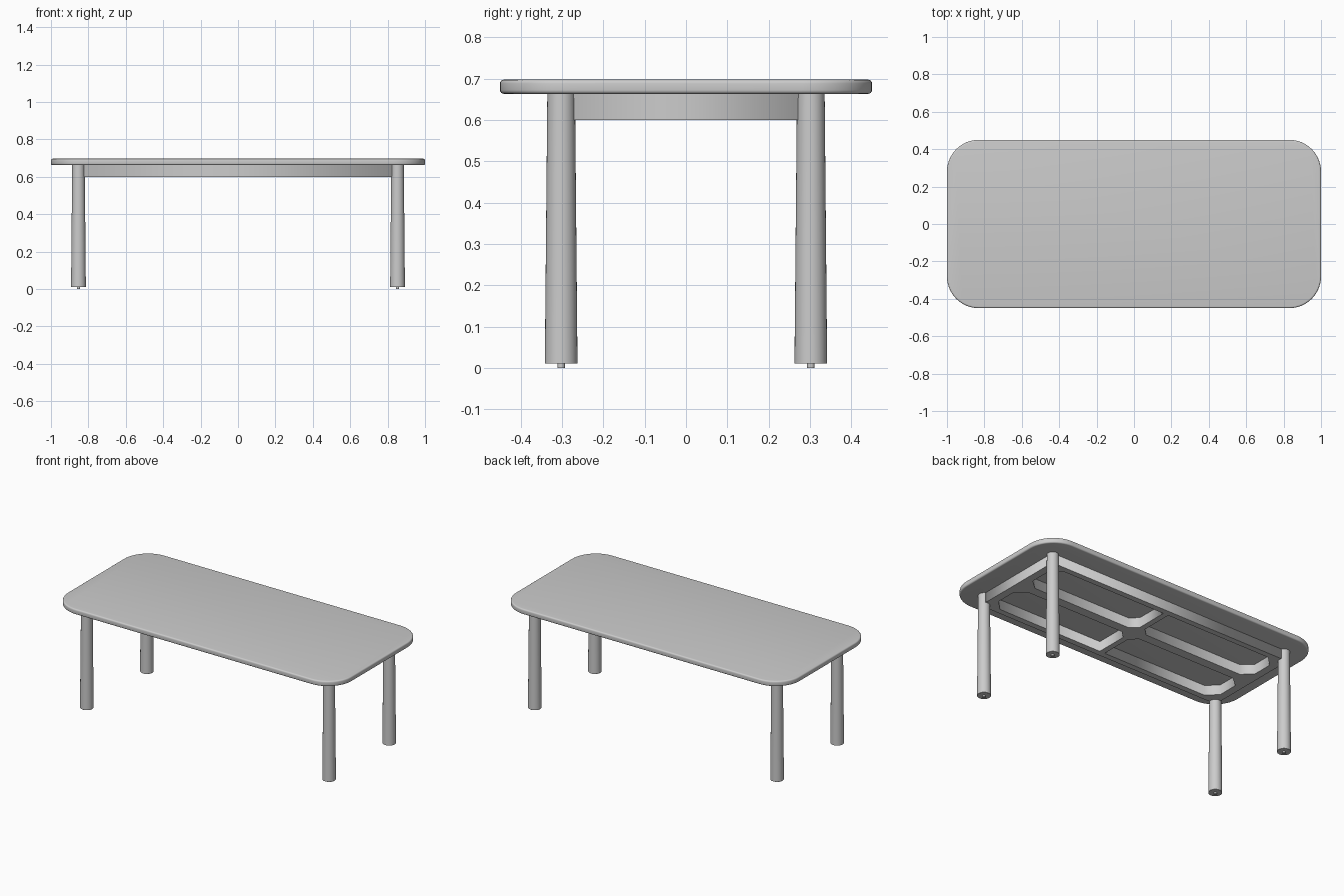
import bpy, bmesh, math

if "Cube" in bpy.data.objects:
    bpy.data.objects.remove(bpy.data.objects["Cube"])

LEG_X, LEG_Y = 0.853, 0.302
TOP_Z0, TOP_Z1 = 0.663, 0.697


def smooth(obj, angle=35):
    bpy.ops.object.select_all(action='DESELECT')
    obj.select_set(True)
    bpy.context.view_layer.objects.active = obj
    bpy.ops.object.shade_smooth_by_angle(angle=math.radians(angle))


def mesh_object(name, bm):
    bmesh.ops.recalc_face_normals(bm, faces=bm.faces)
    me = bpy.data.meshes.new(name)
    bm.to_mesh(me)
    bm.free()
    obj = bpy.data.objects.new(name, me)
    bpy.context.collection.objects.link(obj)
    return obj


# Tabletop: rounded slab with softened rims
bm = bmesh.new()
bmesh.ops.create_cube(bm, size=1)
for v in bm.verts:
    v.co = (v.co.x * 2, v.co.y * 0.9, TOP_Z1 if v.co.z > 0 else TOP_Z0)
upright = [e for e in bm.edges if abs(e.verts[0].co.z - e.verts[1].co.z) > 0.01]
bmesh.ops.bevel(bm, geom=upright, offset=0.17, segments=14, profile=0.5, affect='EDGES')
rims = [e for e in bm.edges if abs(e.verts[0].co.z - e.verts[1].co.z) < 1e-5]
bmesh.ops.bevel(bm, geom=rims, offset=0.009, segments=4, profile=0.5, affect='EDGES')
smooth(mesh_object("tabletop", bm))

# Under-frame: flat outline with four corner-cut openings, extruded
curve = bpy.data.curves.new("under_frame", 'CURVE')
curve.dimensions = '2D'
curve.fill_mode = 'BOTH'
curve.extrude = (TOP_Z0 - 0.60) / 2


def outline(points):
    s = curve.splines.new('POLY')
    s.points.add(len(points) - 1)
    for p, (x, y) in zip(s.points, points):
        p.co = (x, y, 0, 1)
    s.use_cyclic_u = True


outline([(-0.867, -0.316), (0.867, -0.316), (0.867, 0.316), (-0.867, 0.316)])
opening = [(0.065, 0.03), (0.755, 0.03), (0.818, 0.085), (0.818, 0.215),
           (0.755, 0.279), (0.018, 0.279), (0.018, 0.075)]
for sx in (-1, 1):
    for sy in (-1, 1):
        outline([(sx * x, sy * y) for x, y in opening])
frame = bpy.data.objects.new("under_frame", curve)
frame.location.z = (TOP_Z0 + 0.60) / 2
bpy.context.collection.objects.link(frame)
bpy.ops.object.select_all(action='DESELECT')
frame.select_set(True)
bpy.context.view_layer.objects.active = frame
bpy.ops.object.convert(target='MESH')


def turned(name, profile, x, y, segments=32):
    """Solid of revolution from (radius, z) points."""
    bm = bmesh.new()
    rings = []
    for r, z in profile:
        rings.append([bm.verts.new((r * math.cos(a), r * math.sin(a), z))
                      for a in (2 * math.pi * i / segments for i in range(segments))])
    for lo, hi in zip(rings, rings[1:]):
        for i in range(segments):
            j = (i + 1) % segments
            bm.faces.new((lo[i], lo[j], hi[j], hi[i]))
    bm.faces.new(rings[0][::-1])
    bm.faces.new(rings[-1])
    obj = mesh_object(name, bm)
    obj.location = (x, y, 0)
    smooth(obj)


# Legs flare gently toward the floor, each on a small glide
for sx, side in ((-1, "left"), (1, "right")):
    for sy, end in ((-1, "front"), (1, "back")):
        x, y = sx * LEG_X, sy * LEG_Y
        turned(f"{end}_{side}_leg",
               [(0.0385, 0.01), (0.0395, 0.011), (0.0335, TOP_Z0 + 0.001)], x, y)
        turned(f"{end}_{side}_glide", [(0.009, 0.0), (0.009, 0.012)], x, y, 16)
